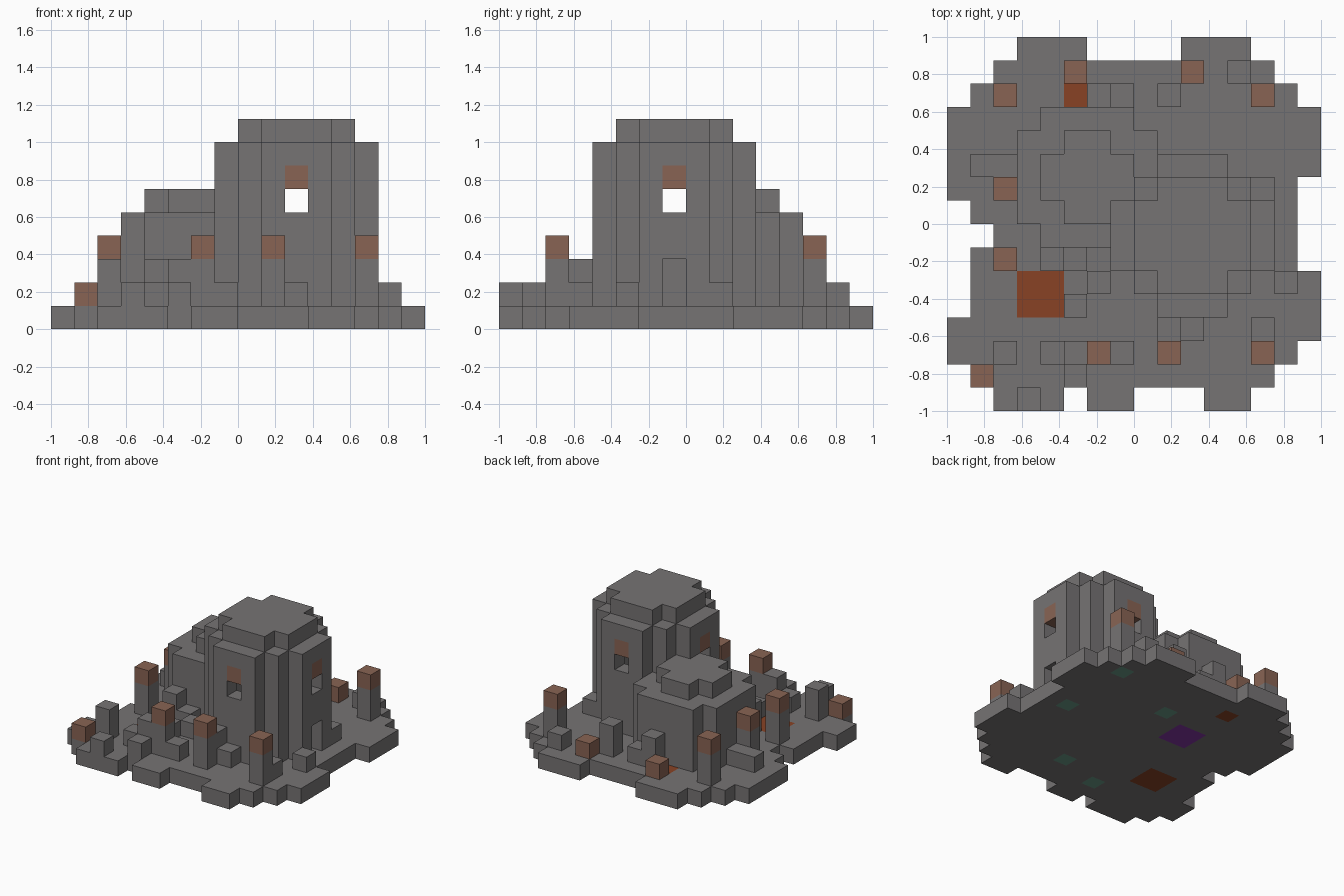
import bpy
import bmesh
from mathutils import Vector

cube = bpy.data.objects.get("Cube")
if cube:
    bpy.data.objects.remove(cube, do_unlink=True)

CELL = 0.125
HALF = 8


def make_material(name, rgb):
    mat = bpy.data.materials.new(name)
    mat.use_nodes = True
    color = (*rgb, 1.0)
    mat.diffuse_color = color
    mat.node_tree.nodes["Principled BSDF"].inputs["Base Color"].default_value = color
    return mat


STONE = make_material("grey stone", (0.18, 0.172, 0.173))
RUST = make_material("rusty brown", (0.25, 0.127, 0.088))
LAVA = make_material("burnt orange", (0.25, 0.055, 0.018))
PURPLE = make_material("deep purple", (0.23, 0.037, 0.37))
GREEN = make_material("sea green", (0.14, 0.32, 0.24))

AXES = [Vector(v) for v in ((1, 0, 0), (0, 1, 0), (0, 0, 1))]


def build_blocks(name, cells):
    """Make one object from a dict of grid cell -> material, outer faces only."""
    mats = []
    bm = bmesh.new()
    corners = {}

    def vert(p):
        key = tuple(round(c) for c in p)
        if key not in corners:
            x, y, z = key
            corners[key] = bm.verts.new(((x - HALF) * CELL, (y - HALF) * CELL, z * CELL))
        return corners[key]

    for cell, mat in cells.items():
        if mat not in mats:
            mats.append(mat)
        for k, axis in enumerate(AXES):
            u, v = AXES[(k + 1) % 3], AXES[(k + 2) % 3]
            for side in (False, True):
                step = axis if side else -axis
                if tuple(round(c) for c in Vector(cell) + step) in cells:
                    continue
                base = Vector(cell) + (axis if side else Vector())
                loop = [base, base + u, base + u + v, base + v]
                if not side:
                    loop.reverse()
                face = bm.faces.new([vert(p) for p in loop])
                face.material_index = mats.index(mat)
    mesh = bpy.data.meshes.new(name)
    bm.to_mesh(mesh)
    bm.free()
    for mat in mats:
        mesh.materials.append(mat)
    obj = bpy.data.objects.new(name, mesh)
    bpy.context.collection.objects.link(obj)
    return obj


def disc(cx, cy, reach, limit):
    """Grid cells of a stepped round footprint."""
    return {(i, j) for i in range(16) for j in range(16)
            if max(abs(i - cx), abs(j - cy)) <= reach
            and abs(i - cx) + abs(j - cy) <= limit}


# Ragged ground slab: filled spans per row, front to back
SPANS = [[(2, 4), (6, 7), (11, 12)], [(1, 13)], [(0, 14)], [(0, 15)],
         [(1, 15)], [(1, 15)], [(1, 14)], [(2, 14)],
         [(1, 14)], [(0, 14)], [(0, 15)], [(0, 15)],
         [(0, 15)], [(1, 14)], [(2, 13)], [(3, 5), (10, 12)]]
ground = {(i, j, 0): STONE for j, row in enumerate(SPANS)
          for a, b in row for i in range(a, b + 1)}


def paint(mat, spots):
    for i, j in spots:
        ground[i, j, 0] = mat


paint(LAVA, [(3, 4), (4, 4), (3, 5), (4, 5), (5, 13)])
paint(PURPLE, [(5, 9), (6, 9), (5, 10), (6, 10)])
paint(GREEN, [(13, 13), (13, 8), (8, 11), (9, 3), (6, 2)])
build_blocks("ground_slab", ground)

# Hollow main tower with a window on each side and a doorway
TX, TY = 10, 7
tower_outer = disc(TX, TY, 3, 4)
tower_inner = disc(TX, TY, 2, 3)
tower = {(i, j, k): STONE for i, j in tower_outer - tower_inner for k in range(1, 8)}
for dx, dy in ((3, 0), (-3, 0), (0, 3), (0, -3)):
    del tower[TX + dx, TY + dy, 5]
    tower[TX + dx, TY + dy, 6] = RUST
for k in (1, 2):
    del tower[TX + 3, TY, k]
build_blocks("tower_wall", tower)
build_blocks("tower_roof", {(i, j, 8): STONE for i, j in tower_inner})

# Lower round hall beside the tower
hall_outer = disc(5.5, 9.5, 2.5, 4)
hall_inner = disc(5.5, 9.5, 1.5, 2)
build_blocks("hall_wall", {(i, j, k): STONE
                           for i, j in hall_outer - hall_inner - tower_outer
                           for k in range(1, 5)})
build_blocks("hall_roof", {(i, j, 5): STONE for i, j in hall_inner})

# Tall posts with rusty caps
for i, j in ((6, 2), (9, 2), (13, 2), (13, 13), (2, 13), (2, 9), (2, 6)):
    build_blocks("capped_post", {(i, j, 1): STONE, (i, j, 2): STONE, (i, j, 3): RUST})

# Bare caps resting on the ground
for i, j in ((1, 1), (10, 14), (5, 14)):
    build_blocks("fallen_cap", {(i, j, 1): RUST})

# Scattered rubble columns, by height in blocks
RUBBLE = {
    1: [(3, 0), (4, 2), (5, 1), (7, 2), (10, 3), (13, 3), (14, 5), (12, 14),
        (7, 13), (1, 10), (2, 10), (5, 6), (6, 5), (5, 4), (13, 9)],
    2: [(2, 2), (5, 2), (9, 3), (9, 13), (6, 13), (4, 6)],
}
for height, spots in RUBBLE.items():
    for i, j in spots:
        build_blocks("rubble", {(i, j, k): STONE for k in range(1, height + 1)})
